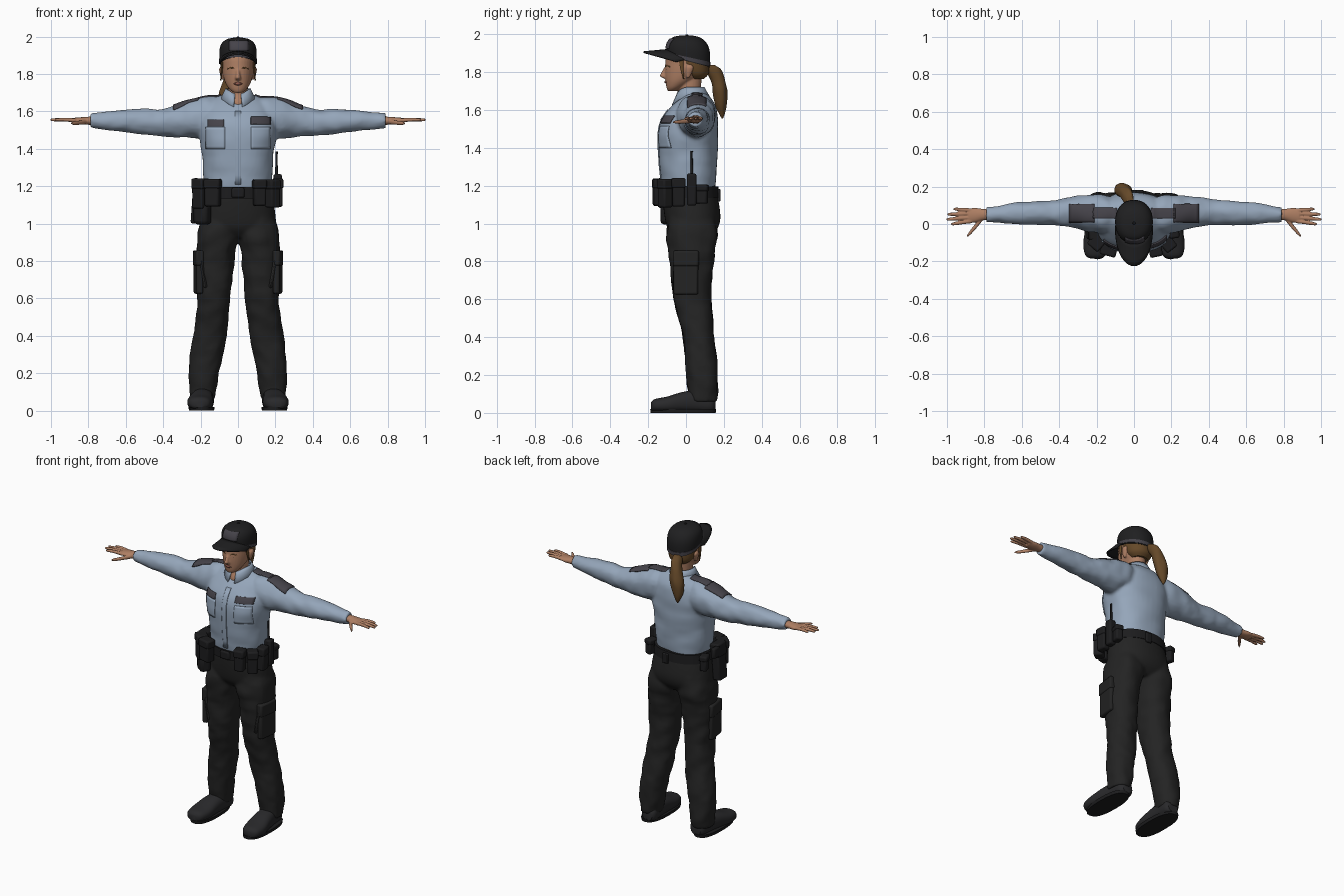
import bpy, bmesh, math
from mathutils import Vector, Matrix, noise

cube = bpy.data.objects.get("Cube")
if cube:
    bpy.data.objects.remove(cube)


def mat(name, r, g, b):
    m = bpy.data.materials.new(name)
    m.use_nodes = True
    m.diffuse_color = (r, g, b, 1)
    bsdf = m.node_tree.nodes["Principled BSDF"]
    bsdf.inputs["Base Color"].default_value = (r, g, b, 1)
    bsdf.inputs["Roughness"].default_value = 0.8
    return m


SHIRT = mat("pale blue cloth", .3, .38, .49)
CLOTH = mat("black cloth", .017, .017, .017)
LEATHER = mat("black leather", .012, .012, .013)
CAP = mat("cap black", .014, .014, .015)
BOOT = mat("boot grey", .022, .022, .024)
PATCH = mat("badge grey", .06, .056, .068)
SKIN = mat("skin", .42, .21, .125)
LIP = mat("lip", .3, .11, .08)
HAIR = mat("brown hair", .13, .066, .022)


def spline(pts, k=4):
    out = []
    for i in range(len(pts) - 1):
        quad = pts[max(i - 1, 0)], pts[i], pts[i + 1], pts[min(i + 2, len(pts) - 1)]
        for t in [j / k for j in range(k)]:
            out.append([b + .5 * t * (c - a + t * (2*a - 5*b + 4*c - d + t * (3*(b - c) + d - a)))
                        for a, b, c, d in zip(*quad)])
    return out + [pts[-1]]


def loft(bm, axis, rings, n=24, p=2, fold=0, side=1):
    """Skin through rings: position on axis, two centre coordinates, two radii."""
    rows = []
    for s, a, b, ra, rb in spline(rings):
        row = []
        for i in range(n):
            t = math.tau * i / n
            u, w = (math.copysign(abs(f) ** (2 / p), f) for f in (math.cos(t), math.sin(t)))
            crease = 1 + fold * noise.noise(Vector((u * 1.5 + side, w * 1.5, s * 16)))
            q = a + max(ra, .001) * u * crease, b + max(rb, .001) * w * crease
            x, y, z = {"x": (s, *q), "y": (q[0], s, q[1]), "z": (*q, s)}[axis]
            row.append(bm.verts.new((side * x, y, z)))
        rows.append(row)
    for lo, hi in zip(rows, rows[1:]):
        for i in range(n):
            bm.faces.new((lo[i - 1], lo[i], hi[i], hi[i - 1]))
    bm.faces.new(rows[0])
    bm.faces.new(rows[-1])


def make(name, bm, material, voxel=0, relax=3, bevel=0, solid=0, sharp=40):
    bmesh.ops.recalc_face_normals(bm, faces=bm.faces[:])
    me = bpy.data.meshes.new(name)
    bm.to_mesh(me)
    bm.free()
    me.materials.append(material)
    for f in me.polygons:
        f.use_smooth = True
    me.set_sharp_from_angle(angle=math.radians(sharp))
    ob = bpy.data.objects.new(name, me)
    bpy.context.collection.objects.link(ob)
    if voxel:
        m = ob.modifiers.new("fuse", "REMESH")
        m.mode, m.voxel_size, m.use_smooth_shade = "VOXEL", voxel, True
        m = ob.modifiers.new("relax", "SMOOTH")
        m.factor, m.iterations = .5, relax
    if bevel:
        m = ob.modifiers.new("bevel", "BEVEL")
        m.width, m.segments = bevel, 2
    if solid:
        m = ob.modifiers.new("thickness", "SOLIDIFY")
        m.thickness, m.offset = solid, 0
    return ob


def solo(name, material, axis, rings, **kw):
    bm = bmesh.new()
    loft(bm, axis, rings, **kw)
    return make(name, bm, material)


def plate(name, target, axis, x, v, material, thick=.006):
    """Thin patch laid on a surface, from the front (y) or from above (z)."""
    bm = bmesh.new()
    bmesh.ops.create_grid(bm, x_segments=8, y_segments=8, size=.5)
    for q in bm.verts:
        a = x[0] + (x[1] - x[0]) * (q.co.x + .5)
        b = v[0] + (v[1] - v[0]) * (q.co.y + .5)
        q.co = (a, -.5, b) if axis == "y" else (a, b, 2.1)
    ob = make(name, bm, material)
    m = ob.modifiers.new("lay on", "SHRINKWRAP")
    m.target, m.wrap_method, m.offset = target, "PROJECT", .002
    m.wrap_mode = "ABOVE_SURFACE"
    setattr(m, "use_project_" + axis, True)
    m.use_positive_direction, m.use_negative_direction = axis == "y", axis == "z"
    m = ob.modifiers.new("thickness", "SOLIDIFY")
    m.thickness, m.offset = thick, 0


def box(name, centre, size, turn=0, tilt=0, material=LEATHER, flap=True, bevel=.01):
    bm = bmesh.new()
    place = Matrix.Translation(centre) @ Matrix.Rotation(math.radians(turn), 4, "Z") \
        @ Matrix.Rotation(math.radians(tilt), 4, "Y")
    bmesh.ops.create_cube(bm, size=1, matrix=place @ Matrix.Diagonal((*size, 1)))
    if flap:  # overlapping lid on the upper part
        lid = Matrix.Translation((0, 0, size[2] * .33)) @ Matrix.Diagonal(
            (size[0] + .008, size[1] + .008, size[2] * .36, 1))
        bmesh.ops.create_cube(bm, size=1, matrix=place @ lid)
    return make(name, bm, material, bevel=bevel)


# Shirt: torso and sleeves fused
bm = bmesh.new()
loft(bm, "z", [(1.17, 0, .015, .17, .135), (1.25, 0, .015, .182, .147), (1.36, 0, .01, .19, .153),
               (1.47, 0, .01, .205, .16), (1.55, 0, .02, .205, .15), (1.62, 0, .04, .18, .118),
               (1.665, 0, .05, .14, .08), (1.69, 0, .05, .08, .055)], n=40, p=2.3, fold=.035)
for s in (-1, 1):
    loft(bm, "x", [(.06, .05, 1.57, .08, .09), (.14, .05, 1.573, .1, .108), (.22, .055, 1.565, .102, .108),
                   (.32, .065, 1.55, .083, .088), (.42, .062, 1.54, .068, .071), (.5, .06, 1.545, .065, .069),
                   (.63, .057, 1.55, .06, .057), (.74, .052, 1.55, .044, .045), (.79, .05, 1.55, .04, .04)],
         side=s, fold=.1)
shirt = make("shirt", bm, SHIRT, voxel=.01, relax=4)

# Shirt details
plate("button_placket", shirt, "y", (-.016, .016), (1.21, 1.6), SHIRT)
plate("right_name_badge", shirt, "y", (-.16, -.075), (1.518, 1.555), PATCH, .009)
plate("left_name_badge", shirt, "y", (.068, .172), (1.53, 1.568), PATCH, .009)
for s, side in ((-1, "right"), (1, "left")):
    plate(side + "_chest_pocket", shirt, "y", (s * .07, s * .17), (1.4, 1.515), SHIRT)
    plate(side + "_shoulder_strap", shirt, "z", (s * .09, s * .22), (.03, .085), PATCH, .009)
    plate(side + "_shoulder_badge", shirt, "z", (s * .21, s * .345), (.01, .105), PATCH, .009)

# Collar: a band open at the front with long points
bm = bmesh.new()
rows = []
for i in range(33):
    a = math.radians(14 + 332 * i / 32)
    front = max(0, math.cos(a)) ** 3
    row = []
    for r, z in ((.064, 1.72 - .03 * front), (.073, 1.70 - .035 * front), (.092, 1.665 - .045 * front)):
        row.append(bm.verts.new((r * math.sin(a), .025 - r * 1.08 * math.cos(a), z)))
    rows.append(row)
for p, q in zip(rows, rows[1:]):
    for j in (0, 1):
        bm.faces.new((p[j], p[j + 1], q[j + 1], q[j]))
make("collar", bm, SHIRT, solid=.009)

# Trousers: hips and legs fused
bm = bmesh.new()
loft(bm, "z", [(1.21, 0, .015, .172, .138), (1.12, 0, .025, .19, .147), (1.03, 0, .035, .202, .147),
               (.97, 0, .035, .2, .13), (.925, 0, .035, .15, .09)], n=40, p=2.2)
for s in (-1, 1):
    loft(bm, "z", [(1.05, .1, .04, .09, .12), (.95, .11, .032, .11, .135), (.85, .119, .03, .104, .12),
                   (.72, .126, .03, .098, .108), (.6, .13, .035, .09, .1), (.5, .14, .05, .088, .091),
                   (.4, .152, .066, .09, .082), (.25, .177, .082, .085, .085), (.12, .187, .09, .073, .078),
                   (.06, .19, .088, .065, .073)], side=s, p=2.2, fold=.1)
make("trousers", bm, CLOTH, voxel=.01, relax=4)

# Hands, boots, thigh pockets
for s, side in ((-1, "right"), (1, "left")):
    bm = bmesh.new()
    loft(bm, "x", [(.76, .05, 1.55, .027, .024), (.81, .05, 1.55, .031, .021),
                   (.85, .047, 1.55, .039, .018), (.885, .045, 1.552, .037, .013)], side=s)
    for base, tip, reach in ((.015, .0, .978), (.035, .025, 1.003), (.055, .052, .997), (.073, .08, .965)):
        loft(bm, "x", [(.87, base, 1.552, .011, .011), ((.87 + reach) / 2, (base + tip) / 2, 1.556, .01, .01),
                       (reach - .01, tip, 1.555, .008, .008), (reach, tip, 1.555, .004, .004)], n=12, side=s)
    loft(bm, "x", [(.81, .035, 1.545, .018, .014), (.845, -.01, 1.54, .016, .012),
                   (.875, -.045, 1.537, .013, .01), (.892, -.065, 1.537, .006, .006)], n=12, side=s)
    make(side + "_hand", bm, SKIN, voxel=.004, relax=2)

    bm = bmesh.new()
    loft(bm, "y", [(-.185, .207, .035, .025, .02), (-.165, .206, .04, .055, .033), (-.1, .202, .044, .069, .042),
                   (-.02, .195, .056, .063, .054), (.06, .187, .06, .056, .06), (.13, .182, .055, .053, .055),
                   (.155, .18, .045, .035, .03)], p=2.4, side=s)
    loft(bm, "z", [(.05, .187, .085, .052, .066), (.15, .187, .088, .055, .062)], side=s)
    for v in bm.verts:
        v.co.z = max(v.co.z, .012)
    make(side + "_boot", bm, BOOT)
    solo(side + "_boot_sole", LEATHER, "z", [(0, .195, -.015, .067, .172), (.02, .195, -.015, .07, .174)],
         p=2.5, side=s)
    box(side + "_thigh_pocket", (s * .212, .0, .74), (.035, .13, .23), turn=s * -8, material=CLOTH)
    box(side + "_pocket_strap", (s * .185, -.06, .73), (.02, .02, .15), tilt=s * 10, material=CLOTH, flap=False)

# Duty belt and its gear
solo("belt", LEATHER, "z", [(1.135, 0, .02, .192, .153), (1.195, 0, .018, .187, .153)], n=40, p=2.2)
box("belt_buckle", (0, -.137, 1.165), (.07, .02, .055), flap=False)
box("left_front_pouch", (.115, -.142, 1.165), (.062, .06, .14), turn=12)
box("left_middle_pouch", (.185, -.11, 1.16), (.062, .06, .15), turn=38)
box("left_side_pouch", (.212, -.04, 1.165), (.05, .065, .15), turn=5)
box("left_rear_pouch", (.2, .085, 1.155), (.045, .06, .1), turn=-15)
box("radio", (.212, .03, 1.18), (.045, .05, .17), flap=False)
solo("radio_antenna", LEATHER, "z", [(1.25, .206, .03, .008, .008), (1.34, .206, .03, .006, .006),
                                     (1.385, .207, .03, .006, .006)], n=10)
box("right_front_pouch", (-.135, -.137, 1.165), (.08, .06, .145), turn=-15)
box("right_middle_pouch", (-.2, -.1, 1.16), (.07, .065, .16), turn=-42)
box("holster", (-.218, -.04, 1.12), (.055, .085, .24), tilt=4)
box("holster_muzzle", (-.19, -.09, 1.05), (.085, .07, .11), turn=-35, flap=False, bevel=.02)
box("pistol_grip", (-.232, .02, 1.2), (.03, .06, .07), flap=False)
box("right_rear_pouch", (-.2, .09, 1.15), (.045, .06, .1), turn=15)
box("rear_key_holder", (.03, .172, 1.15), (.04, .02, .065), flap=False, bevel=.005)

# Head: neck, skull, nose and ears fused
bm = bmesh.new()
loft(bm, "z", [(1.6, 0, .01, .05, .07), (1.65, 0, .01, .053, .07), (1.7, 0, .018, .052, .06), (1.79, 0, .02, .055, .065)])
loft(bm, "z", [(1.7, 0, -.075, .022, .02), (1.718, 0, -.06, .045, .043), (1.75, 0, -.035, .066, .073),
               (1.79, 0, -.01, .079, .102), (1.84, 0, 0, .085, .11), (1.9, 0, .005, .086, .105),
               (1.95, 0, .01, .05, .06)], n=32)
loft(bm, "z", [(1.83, 0, -.1, .009, .012), (1.795, 0, -.112, .012, .021), (1.778, 0, -.112, .016, .026),
               (1.766, 0, -.106, .012, .01)], n=14)
for s in (-1, 1):
    loft(bm, "z", [(1.77, .08, .01, .009, .009), (1.8, .086, .014, .011, .019), (1.825, .089, .018, .012, .022),
                   (1.84, .086, .016, .008, .012)], n=14, side=s)
make("head", bm, SKIN, voxel=.005, relax=2)
solo("mouth", LIP, "z", [(1.738, 0, -.097, .012, .008), (1.745, 0, -.101, .022, .012),
                         (1.75, 0, -.103, .022, .011), (1.756, 0, -.101, .01, .009)], n=16)
for s, side in ((-1, "right"), (1, "left")):
    solo(side + "_brow", HAIR, "x", [(.018, -.106, 1.83, .004, .003), (.035, -.1, 1.834, .004, .004),
                                     (.055, -.083, 1.828, .004, .003)], n=8, side=s)
    solo(side + "_eye", LEATHER, "x", [(.022, -.103, 1.812, .002, .002), (.034, -.098, 1.813, .004, .004),
                                       (.046, -.09, 1.811, .002, .002)], n=8, side=s)
    solo(side + "_hair_strand", HAIR, "z", [(1.865, .083, -.025, .008, .014), (1.82, .088, -.022, .006, .009),
                                            (1.765, .092, -.012, .003, .003)], n=10, side=s)
solo("hair", HAIR, "z", [(1.765, 0, .055, .05, .04), (1.79, 0, .048, .076, .07), (1.83, 0, .03, .088, .093),
                         (1.88, 0, .02, .09, .1)], n=32)
solo("ponytail", HAIR, "z", [(1.838, -.02, .125, .018, .025), (1.815, -.03, .14, .028, .042),
                             (1.76, -.045, .168, .036, .038), (1.69, -.06, .18, .043, .038),
                             (1.62, -.07, .185, .033, .029), (1.58, -.072, .19, .018, .015),
                             (1.555, -.072, .192, .003, .003)], fold=.12)


# Cap: crown and band with a rim that falls towards the back
def crown(name, material, rings):
    bm = bmesh.new()
    loft(bm, "z", rings, n=36, p=2.2)
    for v in bm.verts:
        v.co.z -= .26 * v.co.y * (2 - v.co.z) / .14
    return make(name, bm, material)


cap = crown("cap_crown", CAP, [(1.86, 0, .012, .097, .113), (1.92, 0, .012, .1, .115), (1.96, 0, .01, .09, .1),
                               (1.985, 0, .005, .062, .07), (1.995, 0, .005, .02, .025)])
crown("cap_band", PATCH, [(1.864, 0, .012, .1, .116), (1.882, 0, .012, .101, .117)])
solo("cap_button", CAP, "z", [(1.99, 0, .005, .01, .01), (2, 0, .005, .006, .006)], n=12)
plate("cap_badge", cap, "y", (-.045, .055), (1.925, 1.975), PATCH)

# Visor: curved sheet reaching forward and drooping at the sides
bm = bmesh.new()
rows = []
for i in range(21):
    u = i / 10 - 1
    a = math.radians(80) * u
    rows.append([bm.verts.new((.098 * math.sin(a), .012 - .11 * math.cos(a) - .127 * v * math.cos(a) ** .6,
                               1.918 - .012 * v - .052 * u * u)) for v in (0, .25, .5, .75, 1)])
for p, q in zip(rows, rows[1:]):
    for j in range(4):
        bm.faces.new((p[j], p[j + 1], q[j + 1], q[j]))
make("cap_visor", bm, CAP, solid=.009)
